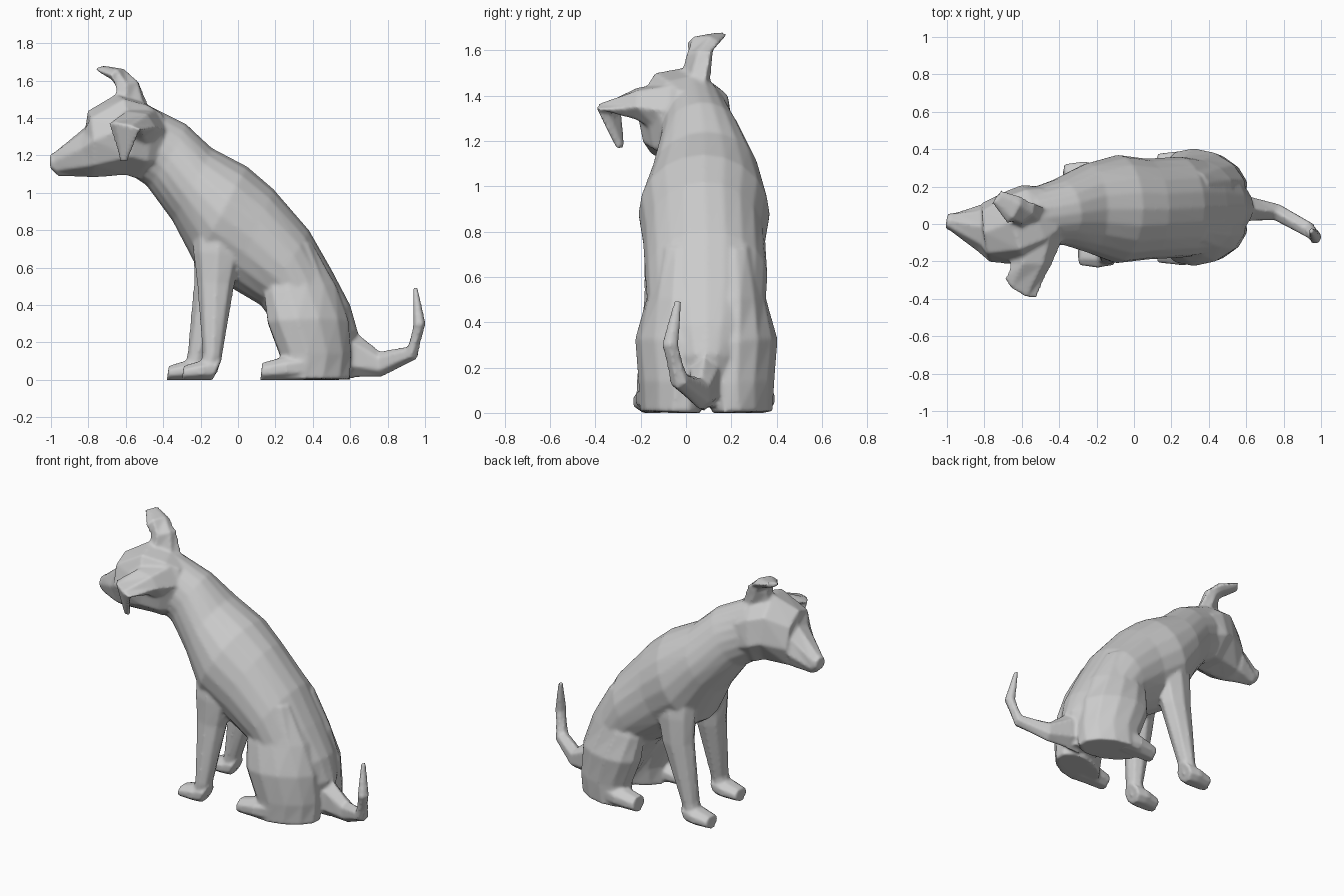
import bpy, bmesh, math
from mathutils import Vector

cube = bpy.data.objects.get("Cube")
if cube:
    bpy.data.objects.remove(cube, do_unlink=True)

grey = bpy.data.materials.new("plain grey")
grey.use_nodes = True
colour = (0.6, 0.6, 0.6, 1)
grey.diffuse_color = colour
grey.node_tree.nodes["Principled BSDF"].inputs["Base Color"].default_value = colour


def loft(name, rings, sides=8, boxy=False):
    """Skin a tube through rings given as (edge point, opposite edge point, half width)."""
    bm = bmesh.new()
    ends = [(Vector(a), Vector(b), w) for a, b, w in rings]
    mids = [(a + b) / 2 for a, b, _ in ends]
    turn = math.pi / sides if boxy else 0
    grow = 1 / math.cos(turn)
    loops = []
    for i, (a, b, w) in enumerate(ends):
        axis = mids[min(i + 1, len(mids) - 1)] - mids[max(i - 1, 0)]
        up = (a - b) / 2
        side = axis.cross(up).normalized() * w
        loop = []
        for k in range(sides):
            t = 2 * math.pi * k / sides + turn
            p = mids[i] + (up * math.cos(t) + side * math.sin(t)) * grow
            p.z = max(p.z, 0)
            loop.append(bm.verts.new(p))
        loops.append(loop)
    for lower, upper in zip(loops, loops[1:]):
        for k in range(sides):
            n = (k + 1) % sides
            bm.faces.new((lower[k], lower[n], upper[n], upper[k]))
    bm.faces.new(loops[0])
    bm.faces.new(loops[-1])
    bmesh.ops.recalc_face_normals(bm, faces=bm.faces)
    mesh = bpy.data.meshes.new(name)
    bm.to_mesh(mesh)
    bm.free()
    mesh.materials.append(grey)
    obj = bpy.data.objects.new(name, mesh)
    bpy.context.collection.objects.link(obj)
    return obj


# Torso: back edge, belly edge, half width
torso = loft("torso", [
    ((-.50, .03, 1.48), (-.58, .05, 1.10), .15),
    ((-.28, .06, 1.37), (-.49, .07, 1.04), .18),
    ((-.14, .08, 1.24), (-.35, .09, .85), .24),
    ((.05, .08, 1.14), (-.23, .08, .62), .29),
    ((.19, .08, 1.02), (-.05, .08, .50), .27),
    ((.38, .09, .80), (.12, .09, .40), .27),
    ((.50, .09, .59), (.18, .09, .32), .26),
    ((.60, .09, .40), (.23, .09, .24), .22),
    ((.64, .09, .26), (.28, .09, .16), .16),
    ((.60, .09, .03), (.38, .09, .03), .08),
], sides=20)
parts = [torso]

# Head, rolled to one side, with a stop between brow and muzzle
parts.append(loft("head", [
    ((-.42, .03, 1.43), (-.50, .06, 1.09), .16),
    ((-.50, -.01, 1.48), (-.56, .05, 1.09), .19),
    ((-.63, -.06, 1.515), (-.62, .02, 1.11), .195),
    ((-.795, -.10, 1.42), (-.79, .01, 1.10), .145),
    ((-.82, -.06, 1.34), (-.84, .02, 1.10), .115),
    ((-.99, .005, 1.21), (-.955, .02, 1.09), .045),
    ((-1.005, .01, 1.205), (-1.0, .02, 1.13), .042),
], boxy=True))

# Tail, bending upward at its end
parts.append(loft("tail", [
    ((.56, .08, .28), (.52, .08, .01), .09),
    ((.64, .08, .25), (.62, .08, .01), .07),
    ((.76, .065, .155), (.77, .06, .015), .05),
    ((.91, -.02, .18), (.955, -.04, .11), .045),
    ((.935, -.07, .30), (1.005, -.07, .30), .04),
    ((.935, -.035, .49), (.96, -.035, .50), .018),
], sides=6))

# Ears: one raised and curling forward, one folded down from a broad base
parts.append(loft("raised_ear", [
    ((-.68, -.01, 1.44), (-.46, .08, 1.43), .06),
    ((-.65, .01, 1.56), (-.53, .11, 1.59), .05),
    ((-.68, .00, 1.63), (-.60, .15, 1.635), .038),
    ((-.76, .11, 1.66), (-.71, .18, 1.67), .016),
], sides=6))
parts.append(loft("folded_ear", [
    ((-.67, -.08, 1.35), (-.38, -.08, 1.33), .13),
    ((-.66, -.21, 1.38), (-.44, -.22, 1.35), .075),
    ((-.69, -.29, 1.37), (-.52, -.395, 1.34), .035),
    ((-.63, -.28, 1.17), (-.59, -.30, 1.17), .018),
], sides=6))


def paw(name, toe, heel, y, top, width):
    middle = (toe + heel) / 2
    return loft(name, [
        ((heel, y, top), (heel - .05, y, 0), width * .8),
        ((middle, y, top * .9), (middle, y, 0), width),
        ((toe + .01, y, top * .65), (toe, y, 0), width * .8),
    ], boxy=True)


# Legs and paws on each side: y of the foot, forward shift, side sign
for label, foot, shift, s in (("right", -.16, 0, -1), ("left", .26, -.08, 1)):
    shoulder = .08 + s * .14
    knee = .08 + s * .18
    parts.append(loft(label + "_front_leg", [
        ((-.25, shoulder, .90), (.06, shoulder, .86), .10),
        ((-.24, knee - s * .01, .68), (.02, knee - s * .01, .66), .095),
        ((-.22 + shift * .2, knee, .52), (-.02, knee, .50), .085),
        ((-.19 + shift, foot, .14), (-.085 + shift, foot, .12), .06),
        ((-.21 + shift, foot, .05), (-.11 + shift, foot, .04), .06),
    ]))
    parts.append(paw(label + "_front_paw", -.30 + shift, -.085 + shift, foot, .115, .073))
    # Folded thigh, splayed outward at the knee and tapering into the rump behind
    inner, outer = .09 + s * .06, .09 + s * .235
    parts.append(loft(label + "_haunch", [
        ((.20, .09 + s * .13, .72), (.40, .09 + s * .08, .72), .10),
        ((.14, outer - s * .04, .46), (.53, inner + s * .02, .50), .125),
        ((.16, outer, .31), (.59, inner, .31), .155),
        ((.23, outer, .13), (.60, inner, .13), .14),
        ((.22, outer, 0), (.60, inner + s * .02, 0), .12),
    ], sides=12))
    parts.append(paw(label + "_hind_paw", .12, .40, .085 + s * .23, .14, .075))

# Blend the overlapping parts into one continuous skin
bpy.ops.object.select_all(action="DESELECT")
for part in parts:
    part.select_set(True)
bpy.context.view_layer.objects.active = torso
bpy.ops.object.join()
torso.name = "body"
remesh = torso.modifiers.new("skin", "REMESH")
remesh.mode = "VOXEL"
remesh.voxel_size = .01
remesh.use_smooth_shade = True
smooth = torso.modifiers.new("soften", "SMOOTH")
smooth.factor = .5
smooth.iterations = 5
